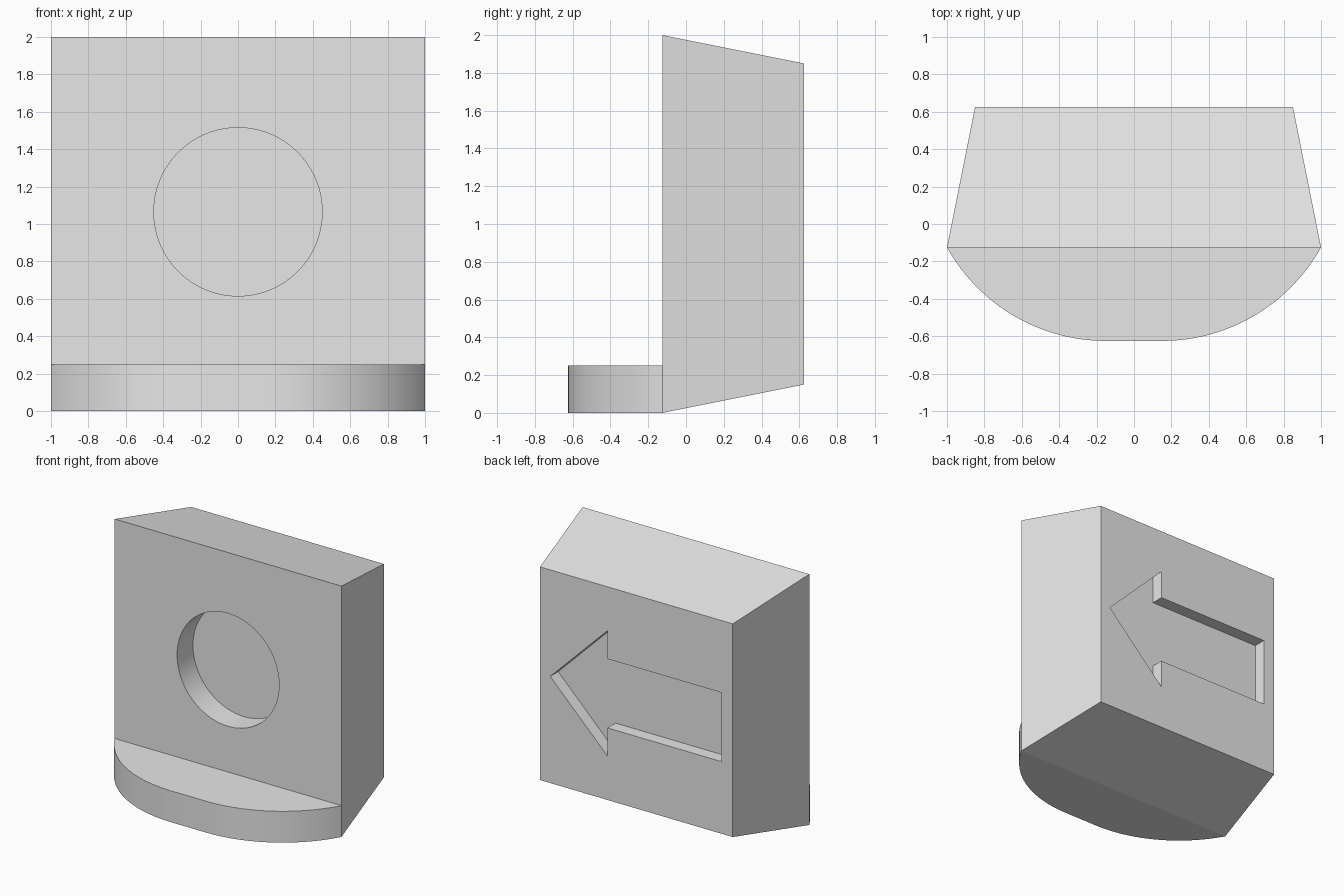
import bpy
import bmesh
from math import pi, sin, cos, asin
from mathutils import Vector

cube = bpy.data.objects.get("Cube")
if cube:
    bpy.data.objects.remove(cube, do_unlink=True)

# Plain grey material
GREY = (0.8, 0.8, 0.8, 1)
grey = bpy.data.materials.new("grey")
grey.diffuse_color = GREY
grey.use_nodes = True
for node in grey.node_tree.nodes:
    if node.type == 'BSDF_PRINCIPLED':
        node.inputs["Base Color"].default_value = GREY

FRONT, BACK, LIP = -0.125, 0.625, -0.625


def prism(name, outline, offset):
    """Extrude a flat outline by an offset into a closed solid."""
    bm = bmesh.new()
    face = bm.faces.new([bm.verts.new(p) for p in outline])
    new = bmesh.ops.extrude_face_region(bm, geom=[face], use_keep_orig=True)
    moved = [v for v in new["geom"] if isinstance(v, bmesh.types.BMVert)]
    bmesh.ops.translate(bm, verts=moved, vec=Vector(offset))
    bmesh.ops.recalc_face_normals(bm, faces=bm.faces[:])
    mesh = bpy.data.meshes.new(name)
    bm.to_mesh(mesh)
    bm.free()
    mesh.materials.append(grey)
    obj = bpy.data.objects.new(name, mesh)
    bpy.context.collection.objects.link(obj)
    return obj


def select_only(obj):
    bpy.ops.object.select_all(action='DESELECT')
    obj.select_set(True)
    bpy.context.view_layer.objects.active = obj


def carve(target, cutter):
    """Cut a recess and discard the cutter."""
    cutter.hide_render = True
    mod = target.modifiers.new("recess", 'BOOLEAN')
    mod.operation = 'DIFFERENCE'
    mod.solver = 'EXACT'
    mod.object = cutter
    select_only(target)
    bpy.ops.object.modifier_apply(modifier=mod.name)
    bpy.data.objects.remove(cutter, do_unlink=True)


def smooth(obj):
    select_only(obj)
    bpy.ops.object.shade_smooth_by_angle(angle=pi / 6)


# Block tapering on all four sides towards the back
square = [(-1, 0), (1, 0), (1, 2), (-1, 2)]
block = prism("block", [(x, FRONT, z) for x, z in square], (0, BACK - FRONT, 0))
for v in block.data.vertices:
    if v.co.y > 0:
        v.co.x *= 0.85
        v.co.z = 1 + (v.co.z - 1) * 0.85

# Round recess in the front
SEGMENTS = 96
angles = [2 * pi * i / SEGMENTS for i in range(SEGMENTS)]
circle = [(0.45 * cos(a), FRONT - 0.1, 1.065 + 0.45 * sin(a)) for a in angles]
carve(block, prism("round_cutter", circle, (0, 0.3, 0)))

# Arrow recess in the back, pointing to the left
half = [(-0.75, 0.275), (0.255, 0.275), (0.255, 0.5)]
arrow = half + [(0.76, 0)] + [(x, -z) for x, z in reversed(half)]
carve(block, prism("arrow_cutter", [(x, BACK - 0.1, 1 + z) for x, z in arrow], (0, 0.2, 0)))
smooth(block)

# Ledge with two arcs joined by a short straight edge
FLAT, STEPS = 0.15, 24
width, depth = 1 - FLAT, FRONT - LIP
radius = (width ** 2 + depth ** 2) / (2 * depth)
sweep = asin(width / radius)
arc = [(FLAT + radius * sin(sweep * i / STEPS),
        LIP + radius * (1 - cos(sweep * i / STEPS))) for i in range(STEPS + 1)]
outline = [(-x, y, 0) for x, y in reversed(arc)] + [(x, y, 0) for x, y in arc]
smooth(prism("ledge", outline, (0, 0, 0.25)))
